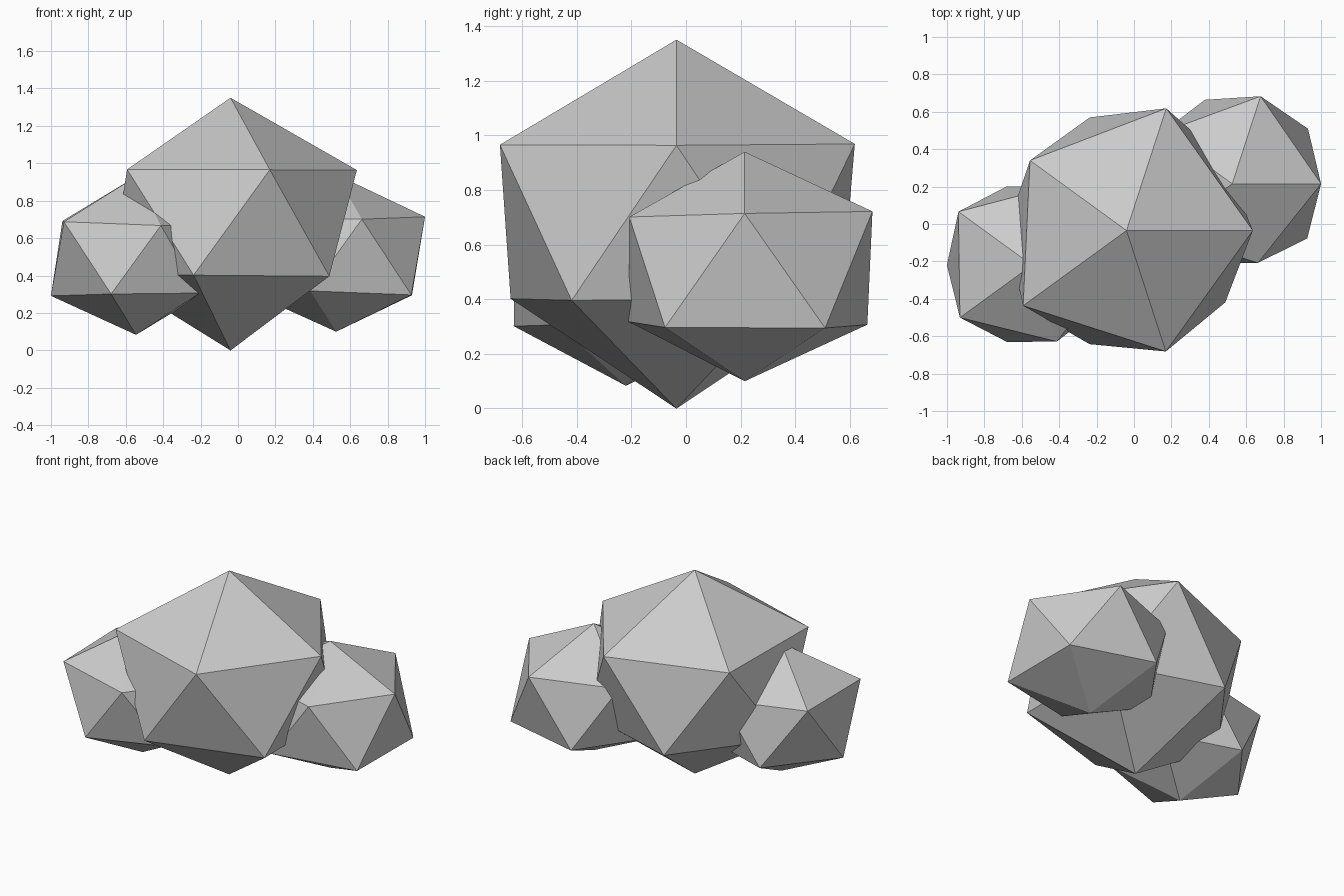
import bpy
import bmesh
import math
from mathutils import Vector

cube = bpy.data.objects.get("Cube")
if cube:
    bpy.data.objects.remove(cube, do_unlink=True)

# Single stone colour
stone = bpy.data.materials.new("stone_grey")
stone.use_nodes = True
grey = (0.6, 0.6, 0.6, 1)
stone.diffuse_color = grey
stone.node_tree.nodes["Principled BSDF"].inputs["Base Color"].default_value = grey


def ring_order(v):
    """Sort from bottom to top, then counter-clockwise from +x."""
    return round(v.co.z, 2), round(math.degrees(math.atan2(v.co.y, v.co.x))) % 360


def boulder(name, centre, squash, bottom, lower, upper, top):
    """Irregular icosahedron with its corners pushed out to the given radii."""
    bm = bmesh.new()
    bmesh.ops.create_icosphere(bm, subdivisions=1, radius=1)
    corners = sorted(bm.verts, key=ring_order)
    for v, radius in zip(corners, [bottom, *lower, *upper, top]):
        v.co = v.co.normalized() * radius
        v.co.z *= squash
        v.co += Vector(centre)
    mesh = bpy.data.meshes.new(name)
    bm.to_mesh(mesh)
    bm.free()
    mesh.materials.append(stone)
    obj = bpy.data.objects.new(name, mesh)
    bpy.context.collection.objects.link(obj)
    return obj


# Large middle stone
boulder("main_boulder", (-0.04, -0.035, 0.675), 0.855, 0.79,
        [0.72, 0.711, 0.72, 0.714, 0.73],
        [0.755, 0.768, 0.713, 0.764, 0.76], 0.79)

# Smaller stones on either side
boulder("left_boulder", (0.525, 0.215, 0.51), 0.86, 0.477,
        [0.56, 0.528, 0.52, 0.5, 0.555],
        [0.531, 0.55, 0.52, 0.5, 0.497], 0.5)
boulder("right_boulder", (-0.545, -0.22, 0.485), 0.85, 0.473,
        [0.49, 0.494, 0.509, 0.483, 0.47],
        [0.5, 0.5, 0.544, 0.533, 0.48], 0.523)
